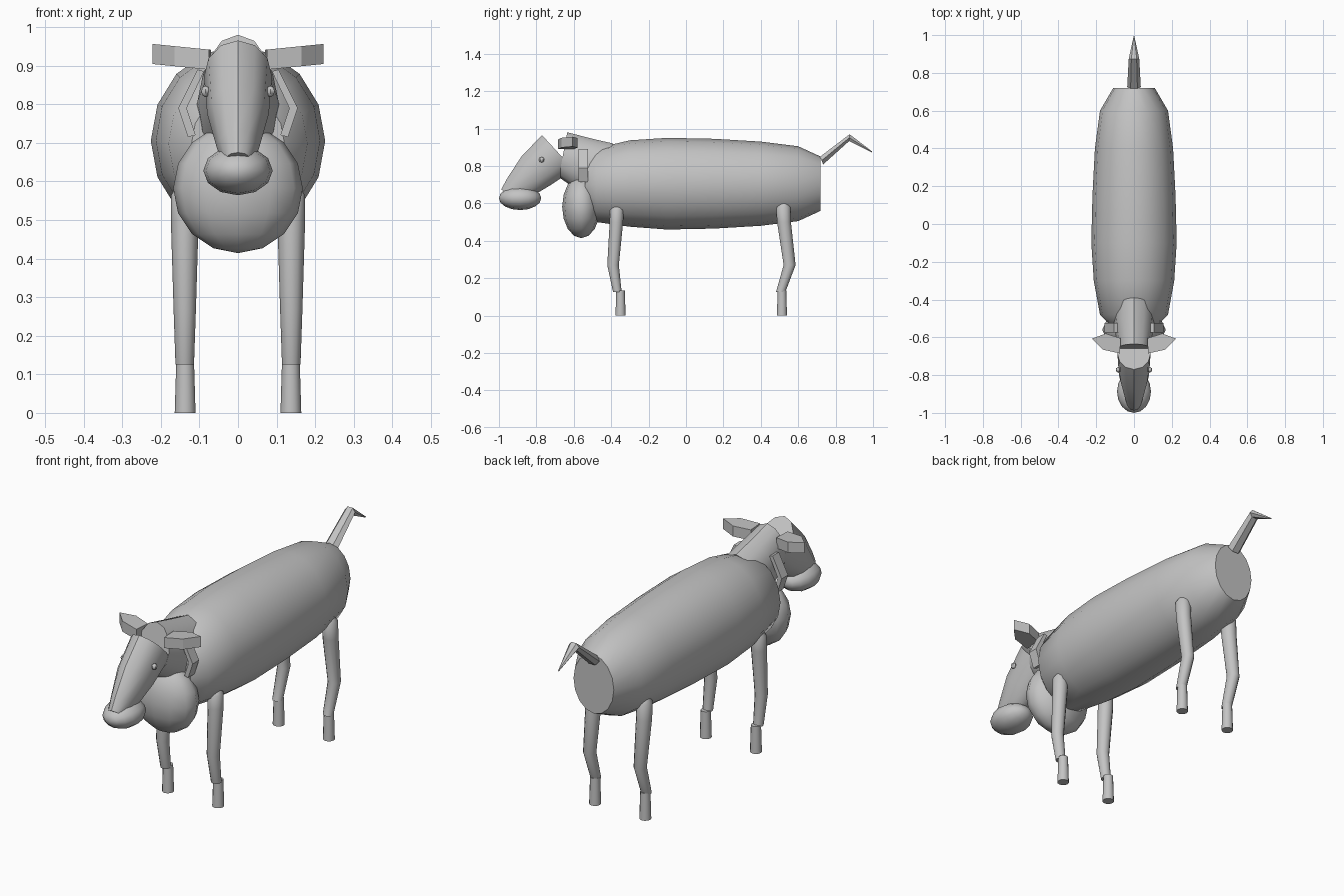
import bpy, bmesh, math
from mathutils import Matrix

cube = bpy.data.objects.get("Cube")
if cube:
    bpy.data.objects.remove(cube, do_unlink=True)

grey = bpy.data.materials.new("plain grey")
grey.use_nodes = True
COLOUR = (0.55, 0.55, 0.55, 1)
grey.diffuse_color = COLOUR
grey.node_tree.nodes["Principled BSDF"].inputs["Base Color"].default_value = COLOUR


def finish(name, bm, sharp=40):
    """Turn a bmesh into an object, smooth except at edges above the angle."""
    bmesh.ops.recalc_face_normals(bm, faces=bm.faces)
    for f in bm.faces:
        f.smooth = True
    for e in bm.edges:
        e.smooth = e.calc_face_angle(0) < math.radians(sharp)
    mesh = bpy.data.meshes.new(name)
    bm.to_mesh(mesh)
    bm.free()
    mesh.materials.append(grey)
    ob = bpy.data.objects.new(name, mesh)
    bpy.context.collection.objects.link(ob)
    return ob


def loft(name, rings, sides, x=0, sharp=40):
    """Skin oval rings, each (top y, top z, bottom y, bottom z, half width)."""
    bm = bmesh.new()
    loops = []
    for ty, tz, by, bz, w in rings:
        loop = []
        for i in range(sides):
            a = math.tau * i / sides
            s = math.sin(a) / 2
            loop.append(bm.verts.new((x + w * math.cos(a),
                                      (ty + by) / 2 + (ty - by) * s,
                                      (tz + bz) / 2 + (tz - bz) * s)))
        loops.append(loop)
    for a, b in zip(loops, loops[1:]):
        for i in range(sides):
            j = (i + 1) % sides
            bm.faces.new((a[i], a[j], b[j], b[i]))
    bm.faces.new(loops[0])
    bm.faces.new(loops[-1])
    return finish(name, bm, sharp)


def ellipsoid(name, centre, radii, segments, rings, lean=0, sharp=50):
    bm = bmesh.new()
    bmesh.ops.create_uvsphere(bm, u_segments=segments, v_segments=rings, radius=1)
    bm.transform(Matrix.Translation(centre) @ Matrix.Diagonal((*radii, 1))
                 @ Matrix.Rotation(lean, 4, 'X'))
    return finish(name, bm, sharp)


def slab(name, corners, push):
    """Extrude a flat outline along a vector."""
    bm = bmesh.new()
    face = bm.faces.new([bm.verts.new(c) for c in corners])
    new = bmesh.ops.extrude_face_region(bm, geom=[face], use_keep_orig=True)
    bmesh.ops.translate(bm, vec=push,
                        verts=[v for v in new["geom"] if isinstance(v, bmesh.types.BMVert)])
    return finish(name, bm, 20)


# Barrel shaped body with a flat rump: (y, top, bottom, half width)
body = [(-.54, .83, .57, .12), (-.48, .895, .5, .18), (-.3, .937, .475, .213),
        (-.1, .95, .46, .226), (.15, .945, .465, .22), (.4, .93, .48, .207),
        (.6, .905, .505, .18), (.72, .85, .56, .11)]
loft("body", [(y, t, y, b, w) for y, t, b, w in body], 16)

# Neck, head, muzzle and chest
loft("neck", [(-.39, .92, -.5, .62, .11), (-.5, .945, -.58, .67, .105),
              (-.635, .98, -.68, .74, .085)], 12)
loft("head", [(-.77, .965, -.6, .78, .088), (-.88, .85, -.72, .7, .08),
              (-.955, .735, -.82, .64, .055), (-.988, .675, -.9, .62, .038)], 12)
ellipsoid("muzzle", (0, -.887, .628), (.09, .113, .064), 12, 8, math.pi / 2)
ellipsoid("chest", (0, -.56, .582), (.168, .102, .168), 12, 8)

# Tail with a bend and a pointed tip
loft("tail", [(.715, .852, .735, .805, .036), (.875, .972, .872, .93, .028),
              (.995, .878, .993, .872, .002)], 6, sharp=30)

for side, s in (("left", 1), ("right", -1)):
    # Ears
    plan = [(.07, -.605), (.15, -.58), (.222, -.607), (.165, -.665), (.075, -.685)]
    slab(side + "_ear", [(s * x, y, .882 + .1 * x) for x, y in plan], (0, 0, .052))

    # Bent strip on the side of the neck
    strip = [(.105, .89), (.155, .79), (.13, .715), (.11, .72), (.133, .79), (.088, .885)]
    slab(side + "_neck_strip", [(s * x, -.575, z) for x, z in strip], (0, .05, 0))

    # Eyes
    ellipsoid(side + "_eye", (s * .084, -.772, .833), (.013, .015, .015), 6, 4)

    # Legs and hooves: (y, z, half depth, half width) down the leg
    for end, hoof_y, joints in (
            ("front", -.35, [(-.365, .592, .018, .018), (-.37, .565, .037, .035),
                             (-.372, .5, .036, .036), (-.39, .27, .031, .029),
                             (-.367, .125, .023, .024)]),
            ("rear", .513, [(.52, .605, .018, .018), (.52, .58, .039, .035),
                            (.524, .5, .037, .036), (.554, .27, .032, .029),
                            (.506, .125, .025, .024)])):
        loft(f"{side}_{end}_leg",
             [(y + d, z, y - d, z, w) for y, z, d, w in joints], 12, s * .138, 50)
        loft(f"{side}_{end}_hoof",
             [(hoof_y + r, z, hoof_y - r, z, r) for z, r in ((.133, .023), (0, .027))],
             12, s * .137)
